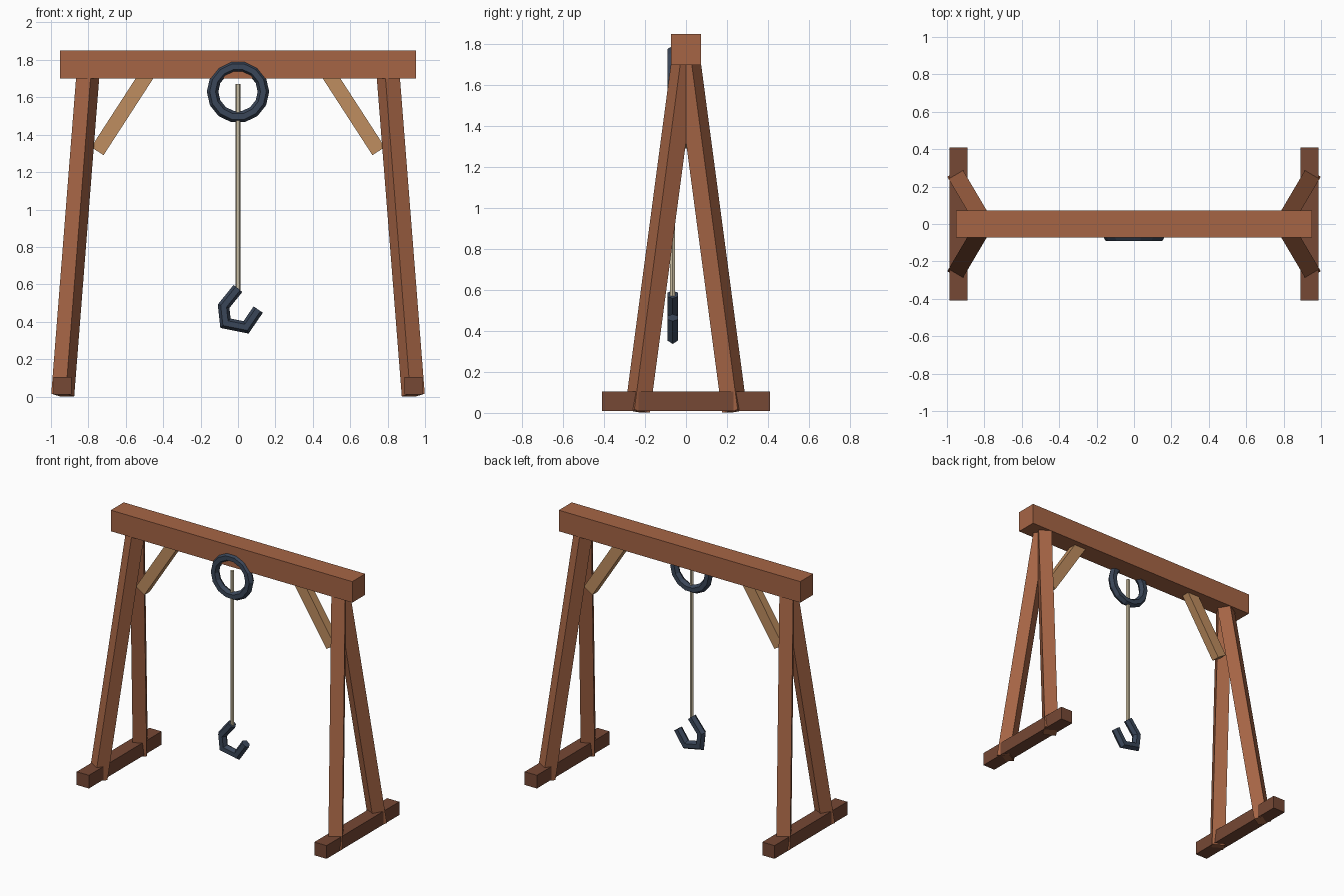
import bpy, bmesh, math
from mathutils import Vector, Matrix

if "Cube" in bpy.data.objects:
    bpy.data.objects.remove(bpy.data.objects["Cube"])


def material(name, rgb):
    m = bpy.data.materials.new(name)
    m.diffuse_color = (*rgb, 1)
    m.use_nodes = True
    m.node_tree.nodes["Principled BSDF"].inputs["Base Color"].default_value = m.diffuse_color
    return m


WOOD = material("wood", (0.38, 0.13, 0.06))
DARK = material("dark_wood", (0.18, 0.065, 0.035))
PALE = material("pale_wood", (0.52, 0.27, 0.115))
IRON = material("iron", (0.042, 0.061, 0.098))
ROPE = material("rope_fibre", (0.6, 0.52, 0.36))


def finish(name, bm, mat):
    bmesh.ops.recalc_face_normals(bm, faces=bm.faces)
    me = bpy.data.meshes.new(name)
    bm.to_mesh(me)
    bm.free()
    me.materials.append(mat)
    ob = bpy.data.objects.new(name, me)
    bpy.context.collection.objects.link(ob)
    return ob


def timber(name, a, b, width, depth, mat, side):
    """Square-cut timber from a to b; width runs along the side vector."""
    a, b = Vector(a), Vector(b)
    z = (b - a).normalized()
    x = Vector(side)
    x = (x - z * x.dot(z)).normalized()
    y = z.cross(x)
    rot = Matrix((x, y, z)).transposed().to_4x4()
    scale = Matrix.Diagonal((width, depth, (b - a).length, 1))
    bm = bmesh.new()
    bmesh.ops.create_cube(bm, size=1,
                          matrix=Matrix.Translation((a + b) / 2) @ rot @ scale)
    return finish(name, bm, mat)


def tube(name, path, radius, sides, y, mat, closed=False):
    """Mitred faceted tube along a path in the xz plane."""
    pts = [Vector((x, y, z)) for x, z in path]
    n = len(pts)
    bm = bmesh.new()
    rings = []
    for i, p in enumerate(pts):
        prev = pts[i - 1] if closed or i > 0 else None
        nxt = pts[(i + 1) % n] if closed or i < n - 1 else None
        d1 = (p - prev).normalized() if prev else (nxt - p).normalized()
        d2 = (nxt - p).normalized() if nxt else d1
        t = (d1 + d2).normalized()
        m = Vector((t.z, 0, -t.x)) / t.dot(d1)
        rings.append([bm.verts.new(p + m * radius * math.cos(k * math.tau / sides)
                                   + Vector((0, radius * math.sin(k * math.tau / sides), 0)))
                      for k in range(sides)])
    for i in range(n if closed else n - 1):
        r, s = rings[i], rings[(i + 1) % n]
        for k in range(sides):
            j = (k + 1) % sides
            bm.faces.new((r[k], r[j], s[j], s[k]))
    if not closed:
        bm.faces.new(rings[0])
        bm.faces.new(rings[-1])
    return finish(name, bm, mat)


# Top beam
timber("top_beam", (-0.953, 0, 1.775), (0.953, 0, 1.775), 0.146, 0.15, WOOD, (0, 1, 0))

for sx, label in ((-1, "left"), (1, "right")):
    # Ground foot
    timber(label + "_foot", (sx * 0.938, -0.41, 0.057), (sx * 0.938, 0.41, 0.057),
           0.096, 0.094, DARK, (1, 0, 0))
    # Splayed legs, turned to face their direction of lean
    for sy, end in ((-1, "front"), (1, "back")):
        timber(f"{label}_{end}_leg", (sx * 0.937, sy * 0.237, 0.008),
               (sx * 0.803, sy * 0.01, 1.715), 0.09, 0.09, WOOD,
               (sx * 0.227, -sy * 0.134, 0))
    # Diagonal brace
    timber(label + "_brace", (sx * 0.752, 0, 1.312), (sx * 0.476, 0, 1.738),
           0.06, 0.079, PALE, (0, 1, 0))

# Pulley ring
ring = [(0.136 * math.cos(i * math.tau / 14), 1.63 + 0.136 * math.sin(i * math.tau / 14))
        for i in range(14)]
tube("pulley_ring", ring, 0.03, 6, -0.064, IRON, closed=True)

# Rope
tube("rope", [(0, 0.57), (0, 1.67)], 0.014, 6, -0.065, ROPE)

# Hook
tube("hook", [(0, 0.578), (-0.077, 0.483), (-0.067, 0.392), (0.043, 0.37), (0.108, 0.465)],
     0.03, 6, -0.065, IRON)
